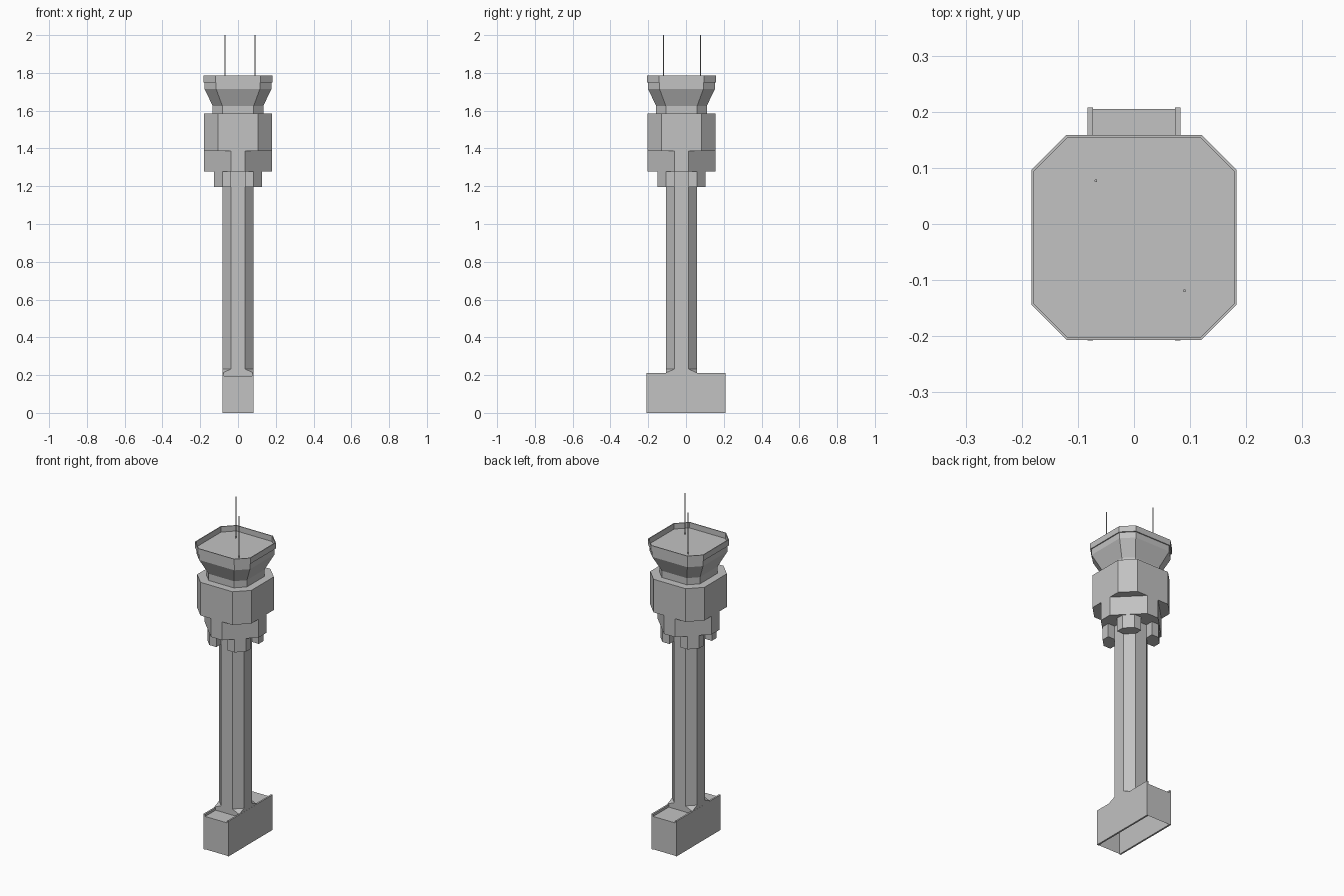
import bpy
import bmesh

cube = bpy.data.objects.get("Cube")
if cube:
    bpy.data.objects.remove(cube, do_unlink=True)

concrete = bpy.data.materials.new("concrete_grey")
concrete.use_nodes = True
grey = (0.54, 0.54, 0.54, 1)
concrete.diffuse_color = grey
concrete.node_tree.nodes["Principled BSDF"].inputs["Base Color"].default_value = grey

TOWER_Y = -0.024


def octagon(half, corner):
    """Chamfered square: flat sides end at +-corner."""
    h, c = half, corner
    return [(c, -h), (h, -c), (h, c), (c, h), (-c, h), (-h, c), (-h, -c), (-c, -h)]


def rectangle(hx, hy):
    return [(-hx, -hy), (hx, -hy), (hx, hy), (-hx, hy)]


def add_loft(bm, rings, bottom=True, top=True):
    """Skin a stack of (z, outline) rings."""
    loops = [[bm.verts.new((x, y, z)) for x, y in outline] for z, outline in rings]
    n = len(loops[0])
    for low, high in zip(loops, loops[1:]):
        for i in range(n):
            j = (i + 1) % n
            bm.faces.new((low[i], low[j], high[j], high[i]))
    if bottom:
        bm.faces.new(loops[0][::-1])
    if top:
        bm.faces.new(loops[-1])


def finish(name, bm, location):
    bmesh.ops.remove_doubles(bm, verts=bm.verts, dist=1e-5)
    bmesh.ops.recalc_face_normals(bm, faces=bm.faces)
    mesh = bpy.data.meshes.new(name)
    bm.to_mesh(mesh)
    bm.free()
    mesh.materials.append(concrete)
    obj = bpy.data.objects.new(name, mesh)
    obj.location = location
    bpy.context.collection.objects.link(obj)


def loft(name, rings, location=(0, TOWER_Y, 0), bottom=True):
    bm = bmesh.new()
    add_loft(bm, rings, bottom=bottom)
    finish(name, bm, location)


# Base building, open underneath, with taller side walls
hall = rectangle(0.074, 0.205)
loft("base_hall", [(0, hall), (0.196, hall)], location=(0, 0, 0), bottom=False)
wall = rectangle(0.005, 0.208)
for side, x in (("left", 0.078), ("right", -0.078)):
    loft(side + "_base_wall", [(0, wall), (0.21, wall)], location=(x, 0, 0))

# Shaft, flaring from a square foot into an octagon
foot = octagon(0.0825, 0.0825)
shaft = octagon(0.0825, 0.037)
loft("shaft", [(0.196, foot), (0.212, foot), (0.232, shaft), (1.3, shaft)], bottom=False)

# Four diagonal brackets around the shaft head
bracket = [(0.037, 0.08), (0.08, 0.037), (0.128, 0.037),
           (0.128, 0.083), (0.083, 0.128), (0.037, 0.128)]
bm = bmesh.new()
for sx in (1, -1):
    for sy in (1, -1):
        outline = [(sx * x, sy * y) for x, y in bracket]
        add_loft(bm, [(1.197, outline), (1.28, outline)])
finish("shaft_brackets", bm, (0, TOWER_Y, 0))

# Equipment storeys below the cab
lower = octagon(0.179, 0.037)
loft("lower_storey", [(1.277, lower), (1.39, lower)])
upper = octagon(0.179, 0.106)
loft("upper_storey", [(1.387, upper), (1.585, upper)])

# Control cab: neck, outward sloping glazing, eaves and sunken roof
neck = octagon(0.134, 0.083)
eaves = octagon(0.177, 0.116)
rim = octagon(0.183, 0.12)
inner = octagon(0.178, 0.118)
loft("control_cab", [(1.58, neck), (1.625, neck), (1.715, eaves), (1.75, eaves),
                     (1.75, rim), (1.785, rim), (1.785, inner), (1.752, inner)])

# Roof antennas
mast = octagon(0.0025, 0.001)
for name, x, y in (("rear_antenna", -0.068, 0.077), ("front_antenna", 0.09, -0.119)):
    loft(name, [(1.75, mast), (2.0, mast)], location=(x, y, 0))
